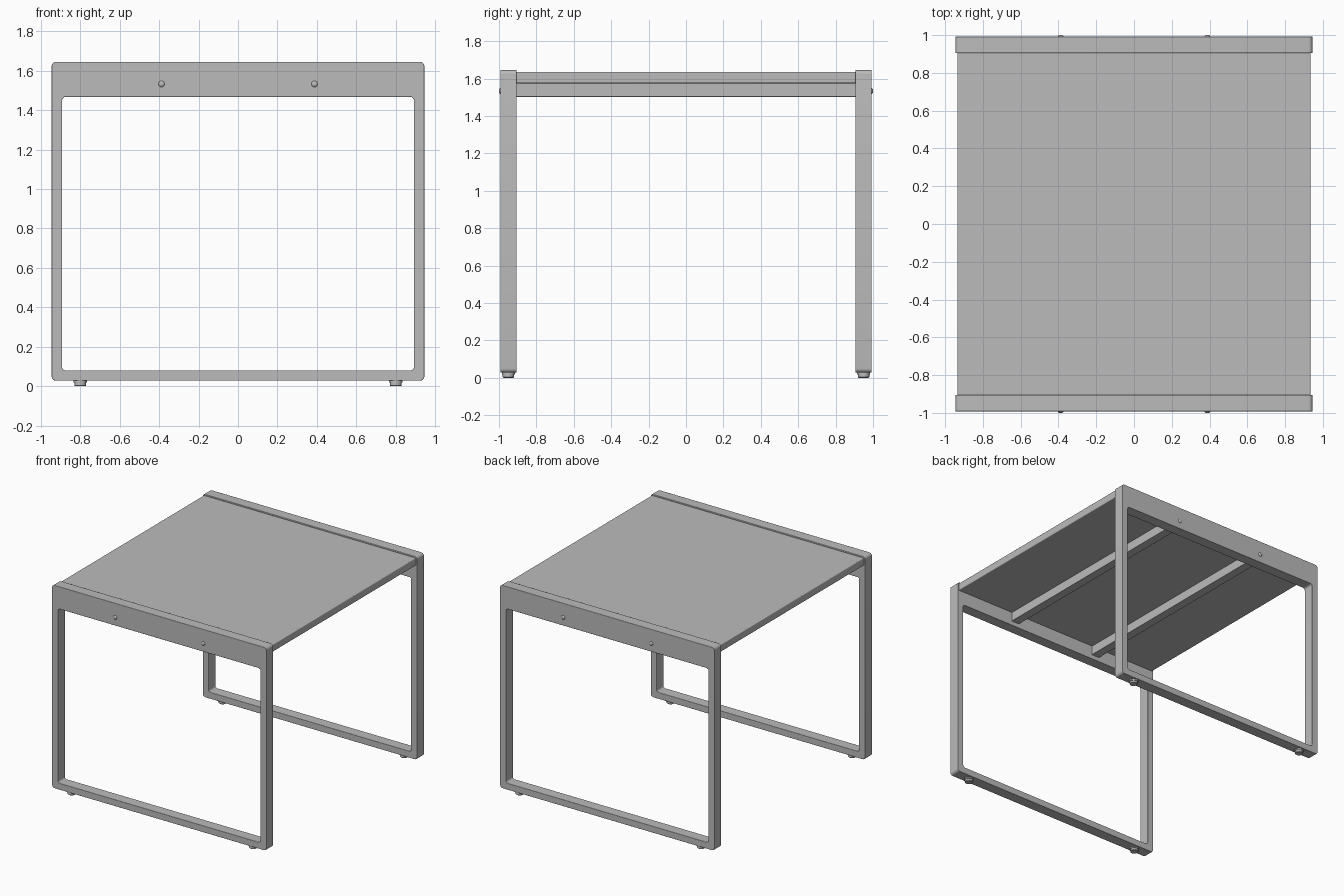
import bpy
import bmesh
from math import cos, sin, pi, radians

cube = bpy.data.objects.get("Cube")
if cube:
    bpy.data.objects.remove(cube, do_unlink=True)

grey = bpy.data.materials.new("plain_grey")
grey.use_nodes = True
GREY = (0.5, 0.5, 0.5, 1)
grey.diffuse_color = GREY
grey.node_tree.nodes["Principled BSDF"].inputs["Base Color"].default_value = GREY


def finish(name, bm, bevel=0.0, smooth=True):
    """Turn a bmesh into a named grey object with softened edges."""
    bmesh.ops.recalc_face_normals(bm, faces=bm.faces)
    mesh = bpy.data.meshes.new(name)
    bm.to_mesh(mesh)
    bm.free()
    mesh.materials.append(grey)
    obj = bpy.data.objects.new(name, mesh)
    bpy.context.collection.objects.link(obj)
    if bevel:
        mod = obj.modifiers.new("soft_edges", 'BEVEL')
        mod.width = bevel
        mod.segments = 3
        mod.limit_method = 'ANGLE'
        mod.angle_limit = radians(40)
    if smooth:
        bpy.ops.object.select_all(action='DESELECT')
        obj.select_set(True)
        bpy.context.view_layer.objects.active = obj
        bpy.ops.object.shade_smooth_by_angle(angle=radians(35))
    return obj


def rounded_rect(half_x, z0, z1, r, steps=6):
    """Outline of a rounded rectangle in the x-z plane."""
    corners = [(half_x - r, z1 - r), (r - half_x, z1 - r),
               (r - half_x, z0 + r), (half_x - r, z0 + r)]
    pts = []
    for i, (cx, cz) in enumerate(corners):
        for k in range(steps + 1):
            a = pi / 2 * (i + k / steps)
            pts.append((cx + r * cos(a), cz + r * sin(a)))
    return pts


def box(name, x, y, z, bevel):
    """Box from (min, max) ranges."""
    bm = bmesh.new()
    bmesh.ops.create_cube(bm, size=1)
    for v in bm.verts:
        v.co = [(lo + hi) / 2 + c * (hi - lo) for c, (lo, hi) in zip(v.co, (x, y, z))]
    return finish(name, bm, bevel)


def lathe(name, profile, location, axis='Z', flip=1, sides=24):
    """Turned part from (radius, height) points along z or y."""
    bm = bmesh.new()
    rings = []
    for r, h in profile:
        ring = []
        for i in range(sides):
            a = 2 * pi * i / sides
            u, v = r * cos(a), r * sin(a)
            ring.append(bm.verts.new((u, v, h) if axis == 'Z' else (u, flip * h, v)))
        rings.append(ring)
    for a, b in zip(rings, rings[1:]):
        for i in range(sides):
            j = (i + 1) % sides
            bm.faces.new((a[i], a[j], b[j], b[i]))
    bm.faces.new(rings[0])
    bm.faces.new(rings[-1])
    finish(name, bm).location = location


def loop_frame(name, y0, y1):
    """Closed leg loop with a deep top rail and rounded corners."""
    bm = bmesh.new()
    loops = []
    for outline in (rounded_rect(0.945, 0.028, 1.645, 0.022),
                    rounded_rect(0.892, 0.08, 1.467, 0.018)):
        for y in (y0, y1):
            loops.append([bm.verts.new((x, y, z)) for x, z in outline])
    out_a, out_b, in_a, in_b = loops
    n = len(out_a)
    for p, q in ((out_a, out_b), (out_b, in_b), (in_b, in_a), (in_a, out_a)):
        for i in range(n):
            j = (i + 1) % n
            bm.faces.new((p[i], p[j], q[j], q[i]))
    finish(name, bm, bevel=0.003)


# Leg loops with their feet and screws
for side, s in (("front", -1), ("back", 1)):
    loop_frame(side + "_leg_frame", s * 0.905, s * 0.992)
    for end, x in (("right", -1), ("left", 1)):
        lathe(f"{side}_{end}_foot",
              [(0.026, 0), (0.03, 0.004), (0.03, 0.018), (0.035, 0.018), (0.035, 0.03)],
              (x * 0.8, s * 0.95, 0))
        lathe(f"{side}_{end}_screw",
              [(0.016, -0.004), (0.016, 0.001), (0.013, 0.005), (0.008, 0.0075), (0.003, 0.008)],
              (x * 0.388, s * 0.992, 1.533), axis='Y', flip=s)

# Top panel and the two rails carrying it
box("top_panel", (-0.935, 0.935), (-0.908, 0.908), (1.575, 1.635), 0.006)
for end, x in (("right", -1), ("left", 1)):
    box(end + "_support_rail", (x * 0.388 - 0.035, x * 0.388 + 0.035),
        (-0.908, 0.908), (1.502, 1.576), 0.003)
